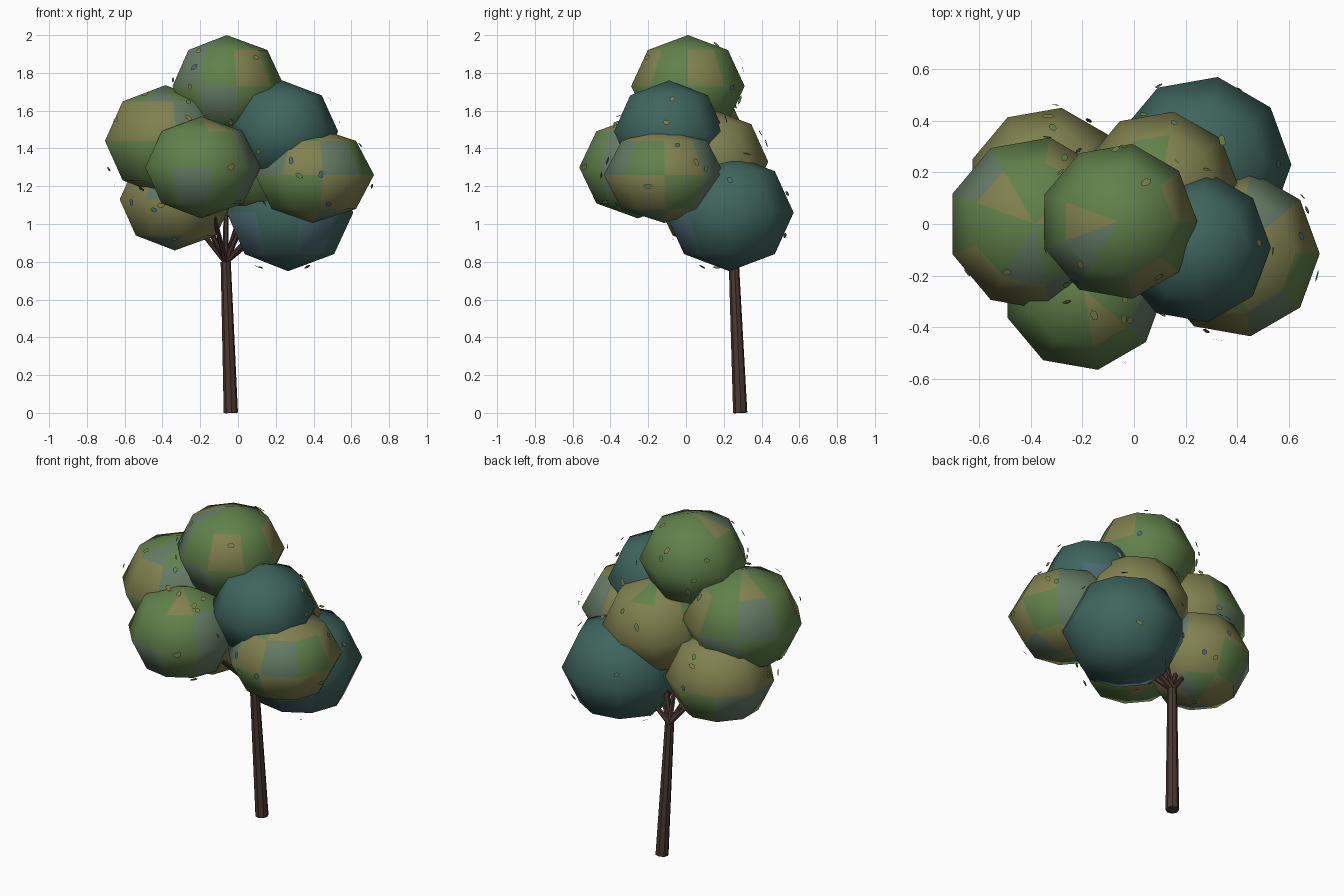
import bpy, bmesh, math, random
from mathutils import Vector

if "Cube" in bpy.data.objects:
    bpy.data.objects.remove(bpy.data.objects["Cube"])

random.seed(7)


def material(name, rgb):
    m = bpy.data.materials.new(name)
    m.diffuse_color = (*rgb, 1)
    m.use_nodes = True
    m.node_tree.nodes["Principled BSDF"].inputs["Base Color"].default_value = m.diffuse_color
    return m


green = material("leaf_green", (0.12, 0.22, 0.07))
olive = material("leaf_olive", (0.22, 0.22, 0.08))
sage = material("leaf_sage", (0.13, 0.20, 0.13))
teal = material("leaf_teal", (0.05, 0.13, 0.11))
blue = material("leaf_blue", (0.07, 0.14, 0.17))
bark = material("bark", (0.07, 0.04, 0.03))


def finish(name, bm, mats, smooth):
    bmesh.ops.recalc_face_normals(bm, faces=bm.faces)
    me = bpy.data.meshes.new(name)
    for m in mats:
        me.materials.append(m)
    for f in bm.faces:
        f.smooth = smooth
    bm.to_mesh(me)
    bm.free()
    ob = bpy.data.objects.new(name, me)
    bpy.context.collection.objects.link(ob)
    return ob


SEGS, RINGS = 9, 4


def clump(name, c, r, rz, mats):
    """Coarse foliage ball: nine sides, four bands, patchy colours."""
    bm = bmesh.new()
    top = bm.verts.new((c[0], c[1], c[2] + rz))
    bottom = bm.verts.new((c[0], c[1], c[2] - rz))
    rings = []
    for i in range(1, RINGS):
        t = math.pi * i / RINGS
        rings.append([bm.verts.new((c[0] + r * math.sin(t) * math.cos(math.tau * k / SEGS),
                                    c[1] + r * math.sin(t) * math.sin(math.tau * k / SEGS),
                                    c[2] + rz * math.cos(t))) for k in range(SEGS)])
    for k in range(SEGS):
        n = (k + 1) % SEGS
        bm.faces.new((top, rings[0][k], rings[0][n]))
        bm.faces.new((bottom, rings[-1][n], rings[-1][k]))
        for a, b in zip(rings, rings[1:]):
            bm.faces.new((a[k], b[k], b[n], a[n]))
    for f in bm.faces:
        f.material_index = random.choices(range(3), (6, 2, 2))[0]
    finish(name, bm, mats, True)


def limb(name, p, q, r1, r2, sides):
    """Tapered straight limb from p to q."""
    p, q = Vector(p), Vector(q)
    rot = (q - p).to_track_quat('Z', 'Y')
    bm = bmesh.new()
    loops = [[bm.verts.new(o + rot @ Vector((r * math.cos(math.tau * k / sides),
                                             r * math.sin(math.tau * k / sides), 0)))
              for k in range(sides)] for o, r in ((p, r1), (q, r2))]
    for k in range(sides):
        n = (k + 1) % sides
        bm.faces.new((loops[0][k], loops[0][n], loops[1][n], loops[1][k]))
    bm.faces.new(loops[0][::-1])
    bm.faces.new(loops[1])
    finish(name, bm, [bark], False)


# Foliage clumps: centre, horizontal radius, vertical radius, colours
light, yellow, dark = (green, olive, sage), (olive, green, sage), (teal, blue, teal)
clumps = [
    ("crown_top", (-0.06, 0.01, 1.73), 0.305, 0.27, light),
    ("crown_left", (-0.385, 0.0, 1.44), 0.34, 0.295, light),
    ("crown_low_left", (-0.335, 0.145, 1.13), 0.31, 0.27, yellow),
    ("crown_front", (-0.195, -0.255, 1.30), 0.315, 0.27, light),
    ("crown_low_back", (0.265, 0.23, 1.06), 0.345, 0.31, dark),
    ("crown_right", (0.395, -0.115, 1.26), 0.325, 0.255, yellow),
    ("crown_upper_right", (0.235, -0.09, 1.49), 0.295, 0.27, dark),
    ("crown_back", (0.10, 0.13, 1.33), 0.31, 0.28, yellow),
]
for c in clumps:
    clump(*c)

# Trunk and branches fanning out to every clump
fork = (-0.065, 0.253, 0.80)
limb("trunk", (-0.038, 0.287, 0.0), fork, 0.038, 0.027, 8)
for name, c, r, rz, mats in clumps:
    limb(name.replace("crown", "branch"), fork, c, 0.016, 0.007, 6)


def buried(p):
    return any(((p.x - c[0]) / r) ** 2 + ((p.y - c[1]) / r) ** 2 + ((p.z - c[2]) / rz) ** 2 < 0.95
               for _, c, r, rz, _ in clumps)


# Loose flat leaves hovering just off the clumps
bm = bmesh.new()
for name, c, r, rz, mats in clumps:
    for i in range(16):
        d = Vector((random.gauss(0, 1), random.gauss(0, 1), random.gauss(0, 1))).normalized()
        p = Vector(c) + Vector((d.x * r, d.y * r, d.z * rz)) * random.uniform(1.0, 1.07)
        if buried(p) or p.z > 1.98 or abs(p.x) > 0.71 or abs(p.y) > 0.56:
            continue
        rot = d.to_track_quat('Z', 'Y')
        spin, length = random.uniform(0, math.tau), random.uniform(0.017, 0.026)
        ca, sa = math.cos(spin), math.sin(spin)
        vs = []
        for k in range(6):
            a = math.tau * k / 6
            x, y = length * math.cos(a), 0.014 * math.sin(a)
            vs.append(bm.verts.new(p + rot @ Vector((x * ca - y * sa, x * sa + y * ca, 0))))
        bm.faces.new(vs).material_index = random.randrange(3)
finish("loose_leaves", bm, [green, olive, blue], False)
